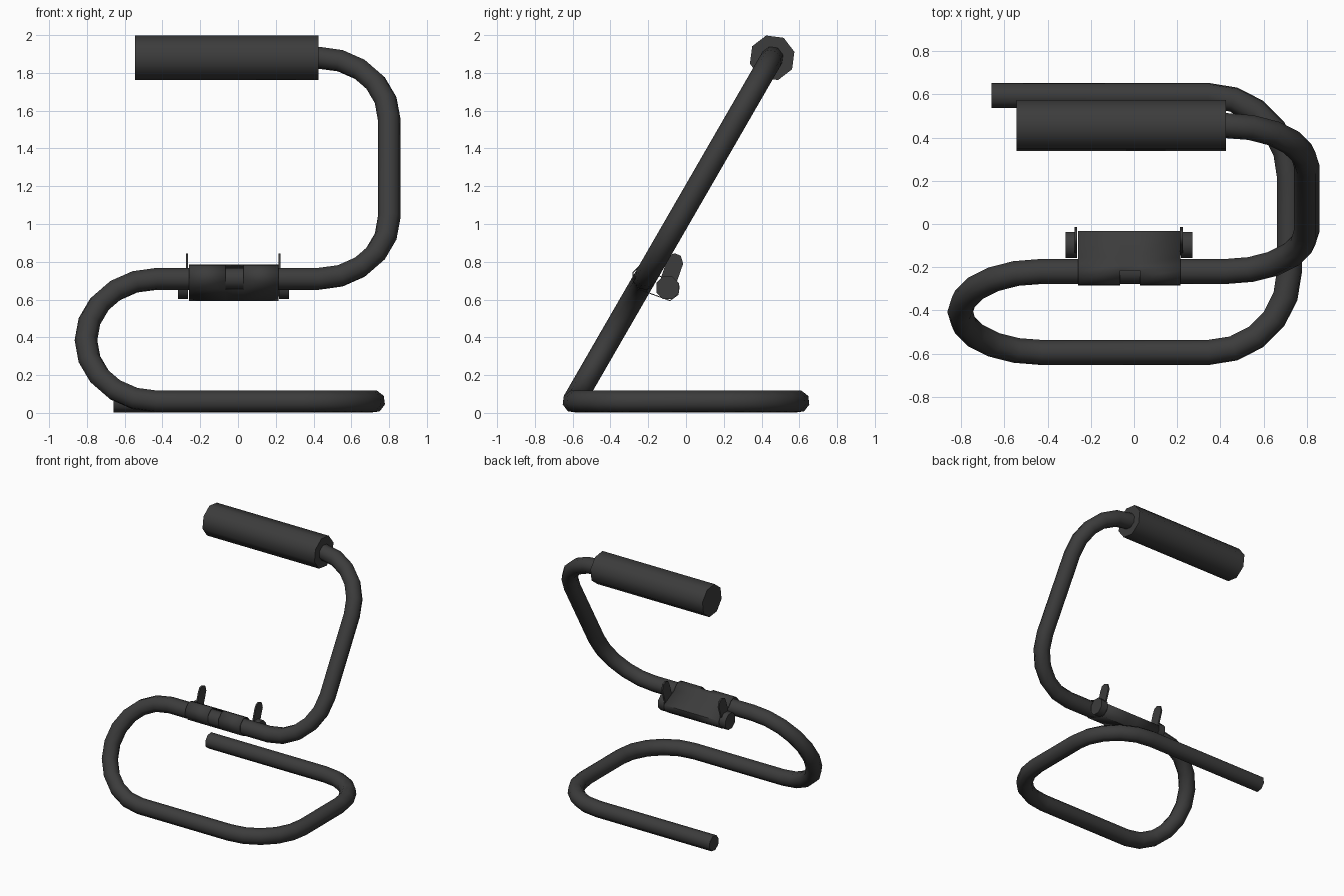
import bpy, bmesh
from math import sin, cos, pi, radians
from mathutils import Vector

if "Cube" in bpy.data.objects:
    bpy.data.objects.remove(bpy.data.objects["Cube"])

dark = bpy.data.materials.new("dark_coating")
dark.diffuse_color = (0.045, 0.045, 0.045, 1)
dark.use_nodes = True
dark.node_tree.nodes["Principled BSDF"].inputs["Base Color"].default_value = dark.diffuse_color


def finish(bm, name, smooth=True):
    bmesh.ops.recalc_face_normals(bm, faces=bm.faces)
    me = bpy.data.meshes.new(name)
    bm.to_mesh(me)
    bm.free()
    ob = bpy.data.objects.new(name, me)
    bpy.context.collection.objects.link(ob)
    me.materials.append(dark)
    if smooth:
        bpy.context.view_layer.objects.active = ob
        ob.select_set(True)
        bpy.ops.object.shade_smooth_by_angle(angle=radians(50))
        ob.select_set(False)
    return ob


def sweep(name, path, r, ref, sides=8):
    """Round tube along a path, carrying the ring orientation along."""
    bm, rings = bmesh.new(), []
    prev = (path[1] - path[0]).normalized()
    n = len(path)
    for i, p in enumerate(path):
        t = (path[min(i + 1, n - 1)] - p).normalized() + (p - path[max(i - 1, 0)]).normalized()
        t.normalize()
        ref = prev.rotation_difference(t) @ ref
        side = t.cross(ref)
        rings.append([bm.verts.new(p + r * (cos(a) * ref + sin(a) * side))
                      for a in (2 * pi * k / sides for k in range(sides))])
        prev = t
    for a, b in zip(rings, rings[1:]):
        for k in range(sides):
            m = (k + 1) % sides
            bm.faces.new((a[k], a[m], b[m], b[k]))
    bm.faces.new(rings[0])
    bm.faces.new(rings[-1])
    return finish(bm, name)


def prism(name, profile, x0, x1):
    """Closed y-z outline extruded along x."""
    bm = bmesh.new()
    a, b = ([bm.verts.new((x, y, z)) for y, z in profile] for x in (x0, x1))
    for k in range(len(a)):
        m = (k + 1) % len(a)
        bm.faces.new((a[k], a[m], b[m], b[k]))
    bm.faces.new(a)
    bm.faces.new(b)
    return finish(bm, name)


def arc(cx, cy, r, start, end, steps):
    return [(cx + r * cos(radians(start + (end - start) * i / steps)),
             cy + r * sin(radians(start + (end - start) * i / steps))) for i in range(steps + 1)]


# bent tube: flat base loop, then S-shaped arm in a plane leaning back 60 degrees
base = [(-0.66, 0.595)] + arc(0.345, 0.22, 0.375, 90, 0, 5) + arc(0.345, -0.22, 0.375, 0, -90, 5)
arm = (arc(-0.43, 0.375, 0.375, 270, 90, 10) + arc(0.425, 1.125, 0.375, -90, 0, 5)
       + arc(0.425, 1.727, 0.375, 0, 90, 5) + [(0.38, 2.102)])
path = [Vector((x, y, 0.06)) for x, y in base]
path += [Vector((x, -0.595 + s * cos(pi / 3), 0.06 + s * sin(pi / 3))) for x, s in arm]
sweep("bent_tube", path, 0.06, Vector((0, cos(radians(120)), sin(radians(120)))))

# padded grip
lean = Vector((0, cos(pi / 3), sin(pi / 3)))
sweep("grip", [Vector((-0.545, 0.456, 1.88)), Vector((0.427, 0.456, 1.88))], 0.122, lean)

# folded sheet clamp: notched front wrap plus full-width rear
front = [(-0.25, 0.652), (-0.284, 0.70), (-0.282, 0.745), (-0.245, 0.782), (-0.215, 0.785)]
rear = [front[-1], (-0.185, 0.772), (-0.155, 0.735), (-0.033, 0.672), (-0.04, 0.625),
        (-0.085, 0.592), front[0]]
bm = bmesh.new()
for pts, spans in ((front, ((-0.26, -0.065), (0.028, 0.215))),
                   (rear, ((-0.26, -0.065), (-0.065, 0.028), (0.028, 0.215)))):
    for x0, x1 in spans:
        for p, q in zip(pts, pts[1:]):
            bm.faces.new([bm.verts.new(c) for c in
                          ((x0, *p), (x1, *p), (x1, *q), (x0, *q))])
bmesh.ops.remove_doubles(bm, verts=bm.verts, dist=0.0005)
clamp = finish(bm, "clamp_sheet")
mod = clamp.modifiers.new("thickness", "SOLIDIFY")
mod.thickness = 0.005

# upright ears and end knobs on both sides of the clamp
ear = [(-0.145, 0.675), (-0.105, 0.80), (-0.088, 0.835), (-0.06, 0.845), (-0.028, 0.832),
       (-0.015, 0.79), (-0.05, 0.69), (-0.07, 0.62), (-0.12, 0.615)]
knob = arc(-0.097, 0.662, 0.065, 22.5, 337.5, 7)
for side, ex, k0, k1 in (("left", -0.27, -0.317, -0.265), ("right", 0.22, 0.217, 0.27)):
    prism(side + "_ear", ear, ex - 0.006, ex + 0.006)
    prism(side + "_knob", knob, k0, k1)
